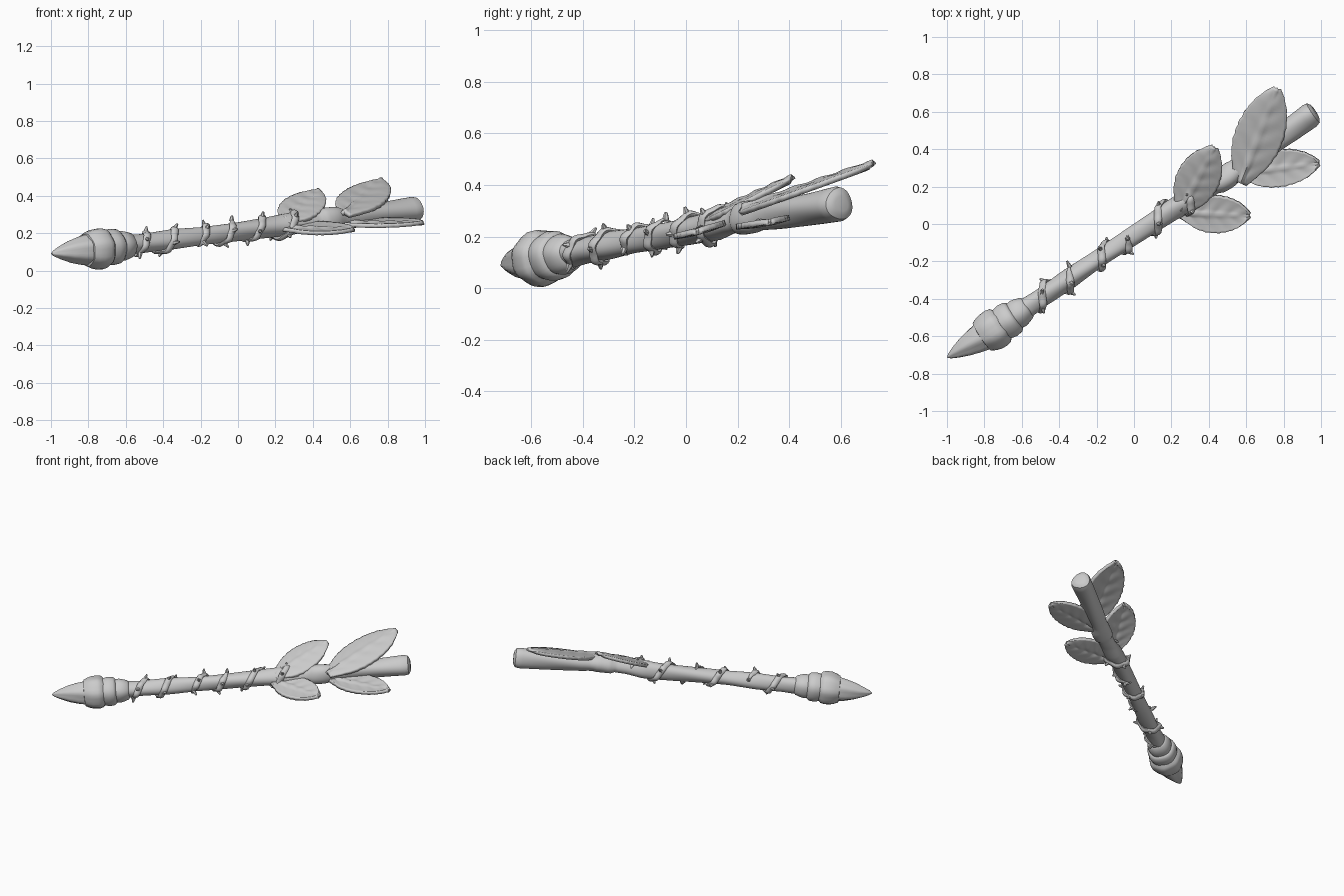
import bpy, bmesh, math, random
from mathutils import Vector

if "Cube" in bpy.data.objects:
    bpy.data.objects.remove(bpy.data.objects["Cube"])

random.seed(4)
TAU = math.tau


def finish(name, bm, angle=40):
    bmesh.ops.recalc_face_normals(bm, faces=bm.faces)
    me = bpy.data.meshes.new(name)
    bm.to_mesh(me)
    bm.free()
    ob = bpy.data.objects.new(name, me)
    bpy.context.collection.objects.link(ob)
    bpy.ops.object.select_all(action='DESELECT')
    bpy.context.view_layer.objects.active = ob
    ob.select_set(True)
    bpy.ops.object.shade_smooth_by_angle(angle=math.radians(angle))
    return ob


def interp(table, t):
    # linear lookup in [(key, value), ...]
    for (a, u), (b, v) in zip(table, table[1:]):
        if t <= b:
            return u + (v - u) * max(0, (t - a) / (b - a))
    return table[-1][1]


# centre line of the staff, looked up by x
AXIS = [(-1, Vector((-1, -.715, .09))), (-.76, Vector((-.76, -.573, .115))),
        (-.5, Vector((-.5, -.395, .145))), (0, Vector((0, -.06, .21))),
        (.2, Vector((.2, .075, .235))), (.35, Vector((.35, .16, .255))),
        (.5, Vector((.5, .25, .275))), (.6, Vector((.6, .335, .285))),
        (.97, Vector((.967, .602, .328)))]
SHAFT = [(-.6, .056), (-.5, .05), (-.35, .054), (-.2, .047), (0, .05), (.15, .054),
         (.27, .06), (.36, .05), (.43, .05), (.45, .064), (.52, .064), (.55, .054),
         (.65, .058), (.8, .062), (.95, .068), (.965, .058), (.972, .03)]
D = (AXIS[-1][1] - AXIS[0][1]).normalized()
U = Vector((0, 0, 1))
U = (U - D * U.dot(D)).normalized()
S = D.cross(U)            # points toward the front side


def radial(a):
    return S * math.cos(a) + U * math.sin(a)


def skin(bm, rings):
    rows = [[bm.verts.new(p) for p in r] for r in rings]
    n = len(rows[0])
    for a, b in zip(rows, rows[1:]):
        for i in range(n):
            bm.faces.new((a[i], a[(i + 1) % n], b[(i + 1) % n], b[i]))
    bm.faces.new(rows[0])
    bm.faces.new(rows[-1])


def lathe(name, profile, n=32, wob=0.0, lobes=5, angle=40):
    # rings of given radius around the centre line
    bm = bmesh.new()
    rings = []
    for x, r in profile:
        c = interp(AXIS, x)
        if x > .97:
            c = c + D * (x - .97)
        rings.append([c + radial(TAU * i / n) * r *
                      (1 + wob * math.sin(lobes * TAU * i / n + 9 * x)) for i in range(n)])
    skin(bm, rings)
    return finish(name, bm, angle)


# wooden shaft
xs = [-.62 + 1.58 * i / 80 for i in range(81)] + [.968, .972]
lathe("shaft", [(x, interp(SHAFT, x)) for x in xs], wob=.05, lobes=3)

# pointed tip, collar and binding rings
lathe("tip", [(-.998, .003), (-.985, .015), (-.95, .034), (-.9, .056), (-.85, .071),
              (-.8, .082), (-.75, .084)], wob=.05, lobes=6)
lathe("collar", [(-.815, .07), (-.812, .088), (-.79, .1), (-.765, .108), (-.735, .11),
                 (-.715, .104), (-.705, .09), (-.69, .08)], wob=.025, lobes=7)
lathe("wide_ring", [(-.71, .075), (-.705, .09), (-.68, .097), (-.65, .093), (-.638, .08),
                    (-.635, .06)], wob=.02)
lathe("narrow_ring", [(-.65, .06), (-.64, .076), (-.62, .08), (-.6, .074), (-.575, .064),
                      (-.565, .048)], wob=.02)


# thorny vines: flat bands winding up the shaft
def vine(name, x0, x1, turns, phase):
    bm = bmesh.new()
    steps = int(40 * turns)
    rings = []
    for i in range(steps + 1):
        t = i / steps
        x = x0 + (x1 - x0) * t
        a = phase + TAU * turns * t
        taper = min(1, .25 + 6 * min(t, 1 - t))
        out = radial(a)
        bump = .004 * math.sin(i * .9)
        c = interp(AXIS, x) + out * (interp(SHAFT, x) + .006 + bump)
        side = (D + radial(a + TAU / 4) * -.35).normalized()
        rings.append([c + (side * math.cos(k * TAU / 8) * .021 +
                           out * math.sin(k * TAU / 8) * .013) * taper for k in range(8)])
        # thorns
        if i % 9 == 4:
            lean = (out + D * random.uniform(-.7, .7) +
                    radial(a + TAU / 4) * random.uniform(-.4, .4)).normalized()
            p = lean.orthogonal().normalized()
            q = lean.cross(p)
            skin(bm, [[c + lean * h + (p * math.cos(k * TAU / 6) +
                                       q * math.sin(k * TAU / 6)) * r for k in range(6)]
                      for h, r in ((0, .014), (.018, .010), (random.uniform(.028, .04), .005))])
    skin(bm, rings)
    return finish(name, bm, 50)


vine("vine_lower", -.56, -.31, 1.7, -1.6)
vine("vine_middle", -.23, -.02, 1.5, -1.2)
vine("vine_upper", .03, .34, 1.8, -2.2)

WIDTH = [(0, .22), (.1, .48), (.25, .82), (.4, .98), (.55, 1), (.7, .9), (.83, .7),
         (.93, .42), (1, .1)]


# leaf: grid with midrib, side veins and a slightly folded rim
def leaf(name, base, tip, half, za, zb, y0, cup):
    base, tip = Vector(base), Vector(tip)
    ax = tip - base
    side = Vector((-ax.y, ax.x)).normalized()
    bm = bmesh.new()
    rows = []
    nu, nv = 36, 20
    for i in range(nu + 1):
        t = i / nu
        w = interp(WIDTH, t) * half * (1 + .02 * math.sin(i * 1.9))
        row = []
        for j in range(nv + 1):
            v = 2 * j / nv - 1
            p = base + ax * t + side * v * w
            vein = math.cos((t * 5 - abs(v) * .9) * TAU)
            z = za + zb * (p.y - y0) + cup * v * v
            z += .012 * math.exp(-(v / .13) ** 2) * (1 - t)
            z += .0025 * vein * (1 - abs(v))
            row.append(bm.verts.new((p.x, p.y, z)))
        rows.append(row)
    for a, b in zip(rows, rows[1:]):
        for j in range(nv):
            bm.faces.new((a[j], a[j + 1], b[j + 1], b[j]))
    ob = finish(name, bm, 60)
    mod = ob.modifiers.new("thickness", 'SOLIDIFY')
    mod.thickness = .022
    mod.offset = 0
    return ob


leaf("leaf_lower_back", (.25, .07), (.43, .41), .113, .30, .48, .14, -.012)
leaf("leaf_lower_front", (.24, .06), (.62, .045), .1, .193, .27, -.05, .006)
leaf("leaf_upper_back", (.57, .22), (.765, .725), .128, .355, .36, .36, -.012)
leaf("leaf_upper_front", (.55, .27), (.99, .325), .1, .232, .17, .19, .006)
